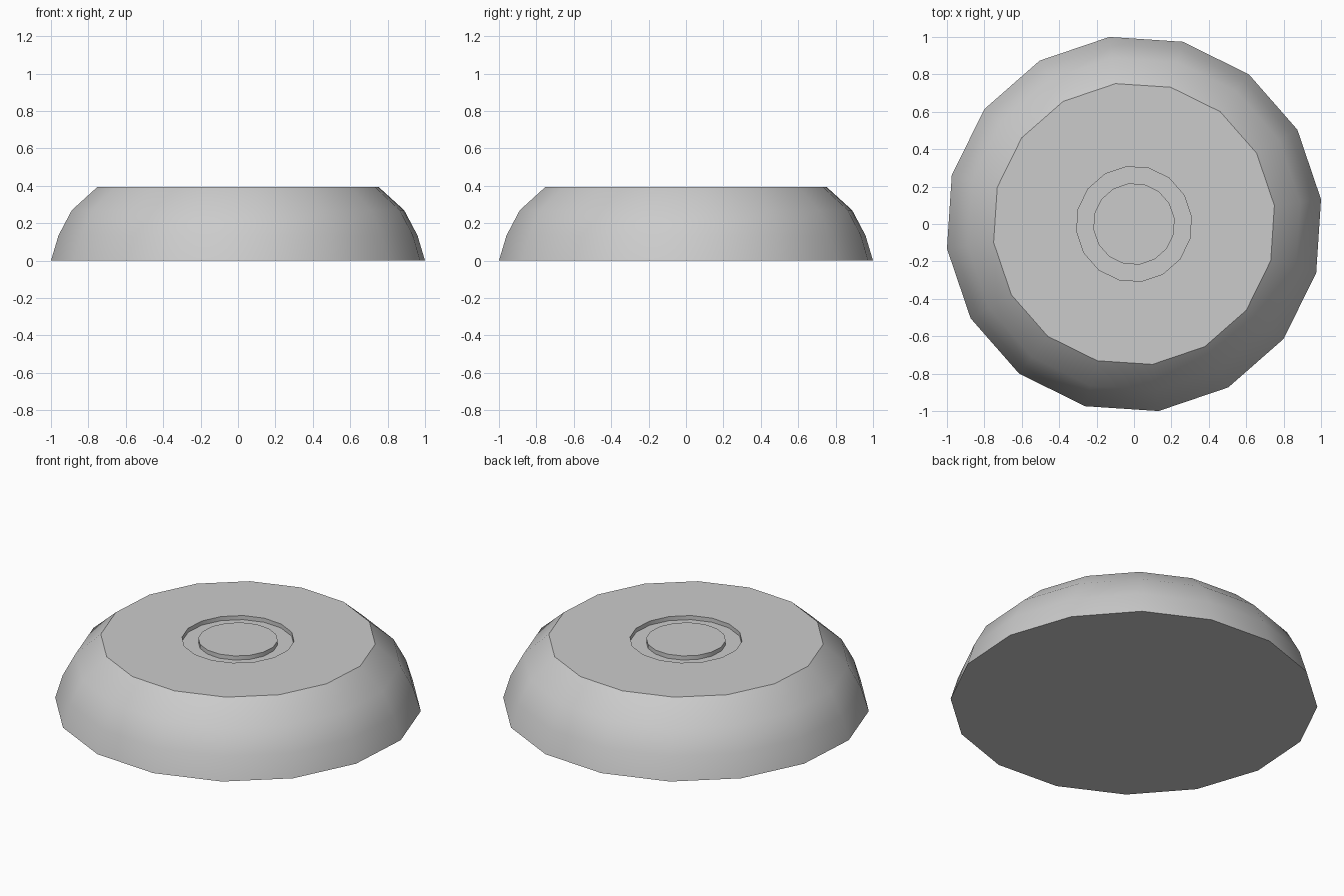
import bpy
import bmesh
from math import sin, cos, pi, radians

if "Cube" in bpy.data.objects:
    bpy.data.objects.remove(bpy.data.objects["Cube"])

SIDES = 16
TURN = radians(7.5)

# Lathe profile (radius, height): curved side, flat top, ring groove, raised centre
PROFILE = [(1.0086, 0), (0.968, 0.135), (0.896, 0.27), (0.757, 0.395),
           (0.309, 0.395), (0.309, 0.37), (0.219, 0.37), (0.219, 0.395)]


def lathe(name, profile):
    bm = bmesh.new()
    rings = []
    for r, z in profile:
        angles = [TURN + 2 * pi * i / SIDES for i in range(SIDES)]
        rings.append([bm.verts.new((r * cos(a), r * sin(a), z)) for a in angles])
    for low, high in zip(rings, rings[1:]):
        for i in range(SIDES):
            j = (i + 1) % SIDES
            bm.faces.new((low[i], low[j], high[j], high[i]))
    # Flat base and centre disc
    bm.faces.new(rings[0][::-1])
    bm.faces.new(rings[-1])
    mesh = bpy.data.meshes.new(name)
    bm.to_mesh(mesh)
    bm.free()
    obj = bpy.data.objects.new(name, mesh)
    bpy.context.collection.objects.link(obj)
    return obj


# Domed button with a ring groove in the top
dome = lathe("grooved_dome", PROFILE)
bpy.context.view_layer.objects.active = dome
dome.select_set(True)
bpy.ops.object.shade_smooth_by_angle(angle=radians(30))
